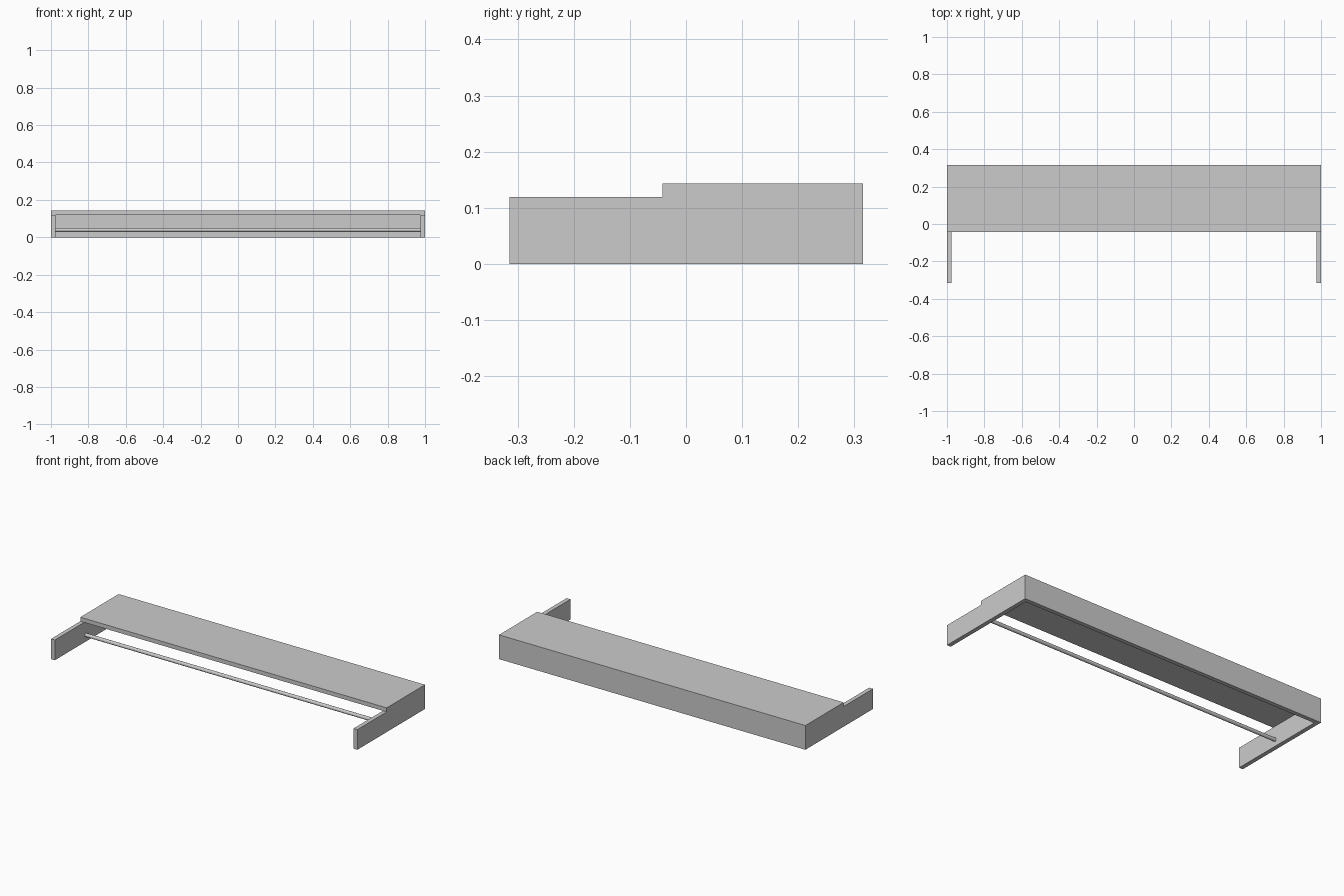
import bpy
import math

if "Cube" in bpy.data.objects:
    bpy.data.objects.remove(bpy.data.objects["Cube"])

grey = bpy.data.materials.new("light grey")
grey.diffuse_color = (0.6, 0.6, 0.6, 1)
grey.use_nodes = True
grey.node_tree.nodes["Principled BSDF"].inputs["Base Color"].default_value = grey.diffuse_color


def box(name, x, y, z):
    """Box spanning the given (min, max) ranges."""
    bpy.ops.mesh.primitive_cube_add(size=1)
    ob = bpy.context.object
    ob.name = name
    ob.location = [(a + b) / 2 for a, b in (x, y, z)]
    ob.scale = [b - a for a, b in (x, y, z)]
    bpy.ops.object.transform_apply(location=True, scale=True)
    ob.data.materials.append(grey)
    return ob


HALF_DEPTH = 0.315
PANEL = 0.025
PANEL_TOP = 0.119

# Shelf board lying over the rear half of the frame
box("shelf_board", (-1, 1), (-0.042, HALF_DEPTH), (PANEL_TOP, 0.143))

# Side panels reaching forward past the shelf
for side, x in (("left", (-1, -1 + PANEL)), ("right", (1 - PANEL, 1))):
    box(side + "_side_panel", x, (-HALF_DEPTH, HALF_DEPTH), (0, PANEL_TOP))

# Back panel between the sides
box("back_panel", (-1 + PANEL, 1 - PANEL),
    (HALF_DEPTH - PANEL, HALF_DEPTH), (0, PANEL_TOP))

# Round hanging rail between the side panels
bpy.ops.mesh.primitive_cylinder_add(
    vertices=24, radius=0.0105, depth=2 - 2 * PANEL,
    location=(0, -0.026, 0.039), rotation=(0, math.pi / 2, 0))
rail = bpy.context.object
rail.name = "hanging_rail"
rail.data.materials.append(grey)
bpy.ops.object.shade_smooth_by_angle(angle=math.radians(40))
